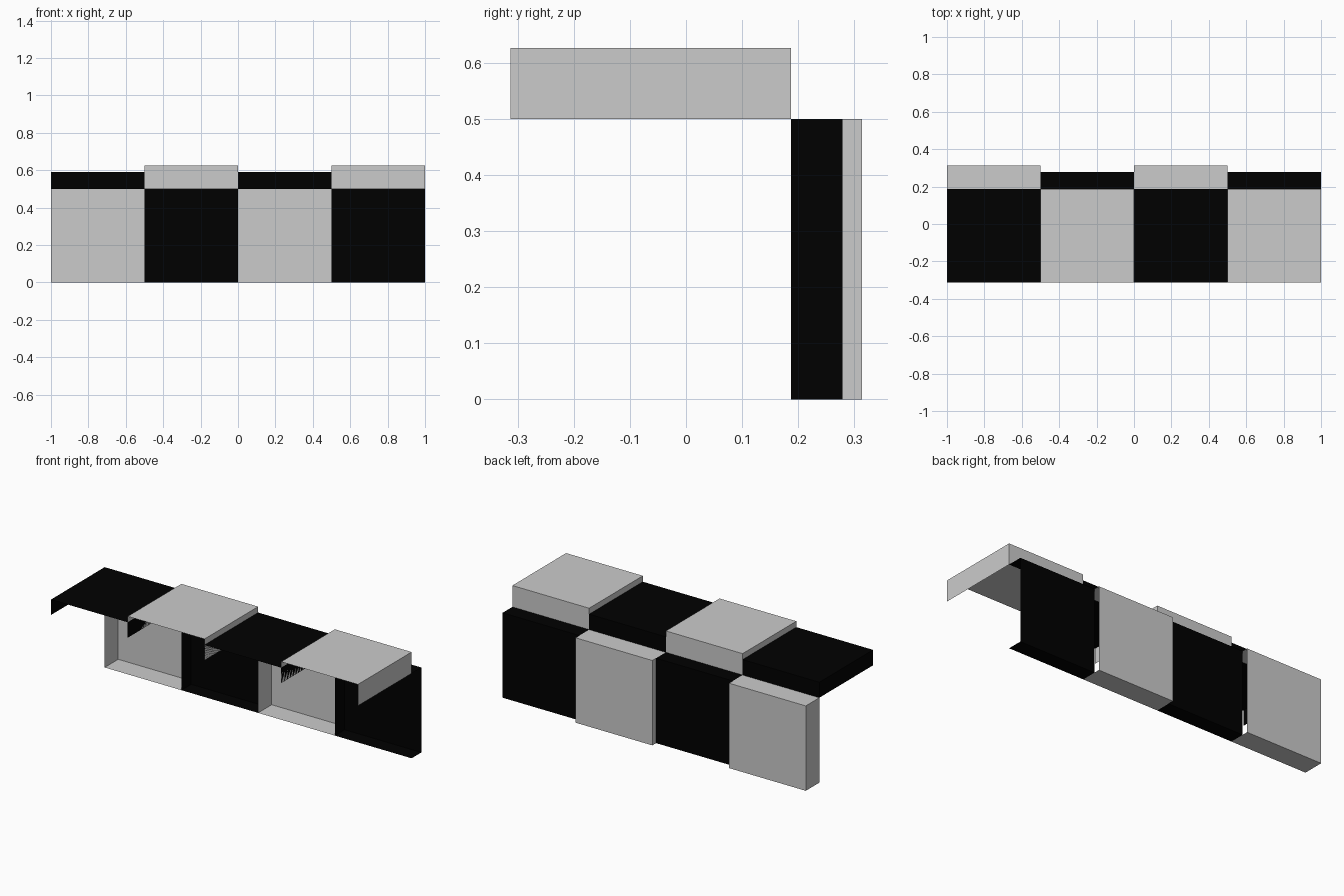
import bpy, bmesh
from mathutils import Vector

if "Cube" in bpy.data.objects:
    bpy.data.objects.remove(bpy.data.objects["Cube"])

W = 0.5            # panel width
Y0 = 0.1875        # inner face of the upright row
FRONT = -0.3125    # front edge of the canopy row
GREY_D, BLACK_D = 0.126, 0.091

black = bpy.data.materials.new("black")
black.diffuse_color = (0, 0, 0, 1)
black.use_nodes = True
black.node_tree.nodes["Principled BSDF"].inputs["Base Color"].default_value = black.diffuse_color


def open_tray(name, lo, hi, open_sides, mat=None):
    """Thin box shell from lo to hi with the faces towards open_sides removed."""
    lo, hi = Vector(lo), Vector(hi)
    bm = bmesh.new()
    bmesh.ops.create_cube(bm, size=1)
    bm.normal_update()
    gone = [f for f in bm.faces
            if any(f.normal.dot(Vector(d)) > 0.9 for d in open_sides)]
    bmesh.ops.delete(bm, geom=gone, context='FACES')
    mid, size = (lo + hi) / 2, hi - lo
    for v in bm.verts:
        v.co = Vector(c * s for c, s in zip(v.co, size)) + mid
    me = bpy.data.meshes.new(name)
    bm.to_mesh(me)
    bm.free()
    ob = bpy.data.objects.new(name, me)
    bpy.context.collection.objects.link(ob)
    if mat:
        me.materials.append(mat)


for i in range(4):
    x = -1 + i * W
    odd = i % 2 == 1
    # upright tray: open to the front and to the right
    d = BLACK_D if odd else GREY_D
    open_tray(f"upright_tray_{i + 1}", (x, Y0, 0), (x + W, Y0 + d, W),
              [(0, -1, 0), (1, 0, 0)], black if odd else None)
    # canopy tray: open below and to the front
    d = GREY_D if odd else BLACK_D
    open_tray(f"canopy_tray_{i + 1}", (x, FRONT, W), (x + W, Y0, W + d),
              [(0, 0, -1), (0, -1, 0)], None if odd else black)
